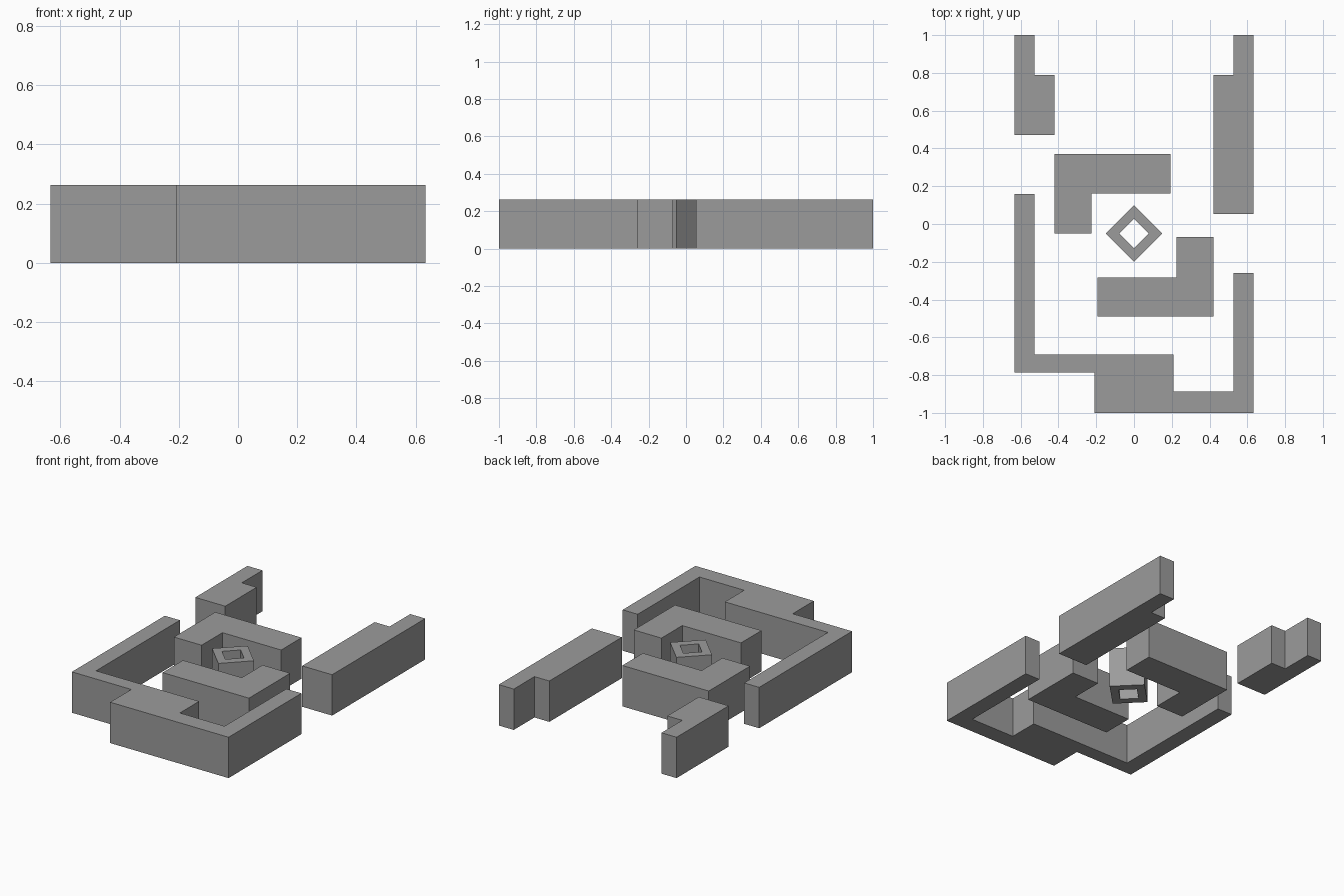
import bpy
import bmesh

HEIGHT = 0.263

cube = bpy.data.objects.get("Cube")
if cube:
    bpy.data.objects.remove(cube, do_unlink=True)

grey = bpy.data.materials.new("plain grey")
grey.use_nodes = True
colour = (0.33, 0.33, 0.33, 1)
grey.diffuse_color = colour
grey.node_tree.nodes["Principled BSDF"].inputs["Base Color"].default_value = colour


def finish(name, bm):
    bmesh.ops.recalc_face_normals(bm, faces=bm.faces)
    mesh = bpy.data.meshes.new(name)
    bm.to_mesh(mesh)
    bm.free()
    mesh.materials.append(grey)
    obj = bpy.data.objects.new(name, mesh)
    bpy.context.collection.objects.link(obj)


def wall(name, outline):
    """Raise a floor outline to the common wall height."""
    bm = bmesh.new()
    base = bm.faces.new([bm.verts.new((x, y, 0)) for x, y in outline])
    raised = bmesh.ops.extrude_face_region(bm, geom=[base], use_keep_orig=True)
    top = [v for v in raised["geom"] if isinstance(v, bmesh.types.BMVert)]
    bmesh.ops.translate(bm, verts=top, vec=(0, 0, HEIGHT))
    finish(name, bm)


def diamond_ring(name, cy, outer, inner):
    """Square tube standing on its end, turned corner to the front."""
    bm = bmesh.new()
    corners = [(1, 0), (0, 1), (-1, 0), (0, -1)]
    loops = [[bm.verts.new((x * r, cy + y * r, z)) for x, y in corners]
             for r, z in ((outer, 0), (outer, HEIGHT), (inner, HEIGHT), (inner, 0))]
    for i in range(4):
        a, b = loops[i], loops[(i + 1) % 4]
        for j in range(4):
            k = (j + 1) % 4
            bm.faces.new((a[j], a[k], b[k], b[j]))
    finish(name, bm)


# Outer wall around the front
wall("front_wall", [
    (-0.633, 0.16), (-0.633, -0.785), (-0.21, -0.785), (-0.21, -1),
    (0.633, -1), (0.633, -0.26), (0.526, -0.26), (0.526, -0.888),
    (0.208, -0.888), (0.208, -0.692), (-0.526, -0.692), (-0.526, 0.16)])

# Side walls running to the back
for name, side, start in (("back_left_wall", 1, 0.053),
                          ("back_right_wall", -1, 0.47)):
    wall(name, [(side * x, y) for x, y in (
        (0.42, start), (0.633, start), (0.633, 1),
        (0.526, 1), (0.526, 0.79), (0.42, 0.79))])

# Two matching angle blocks, turned half a circle about the middle
for name, turn in (("inner_back_block", 1), ("inner_front_block", -1)):
    wall(name, [(turn * x, -0.06 + turn * y) for x, y in (
        (-0.421, 0.01), (-0.224, 0.01), (-0.224, 0.222),
        (0.194, 0.222), (0.194, 0.43), (-0.421, 0.43))])

# Hollow centre post
diamond_ring("centre_post", -0.051, 0.149, 0.078)
